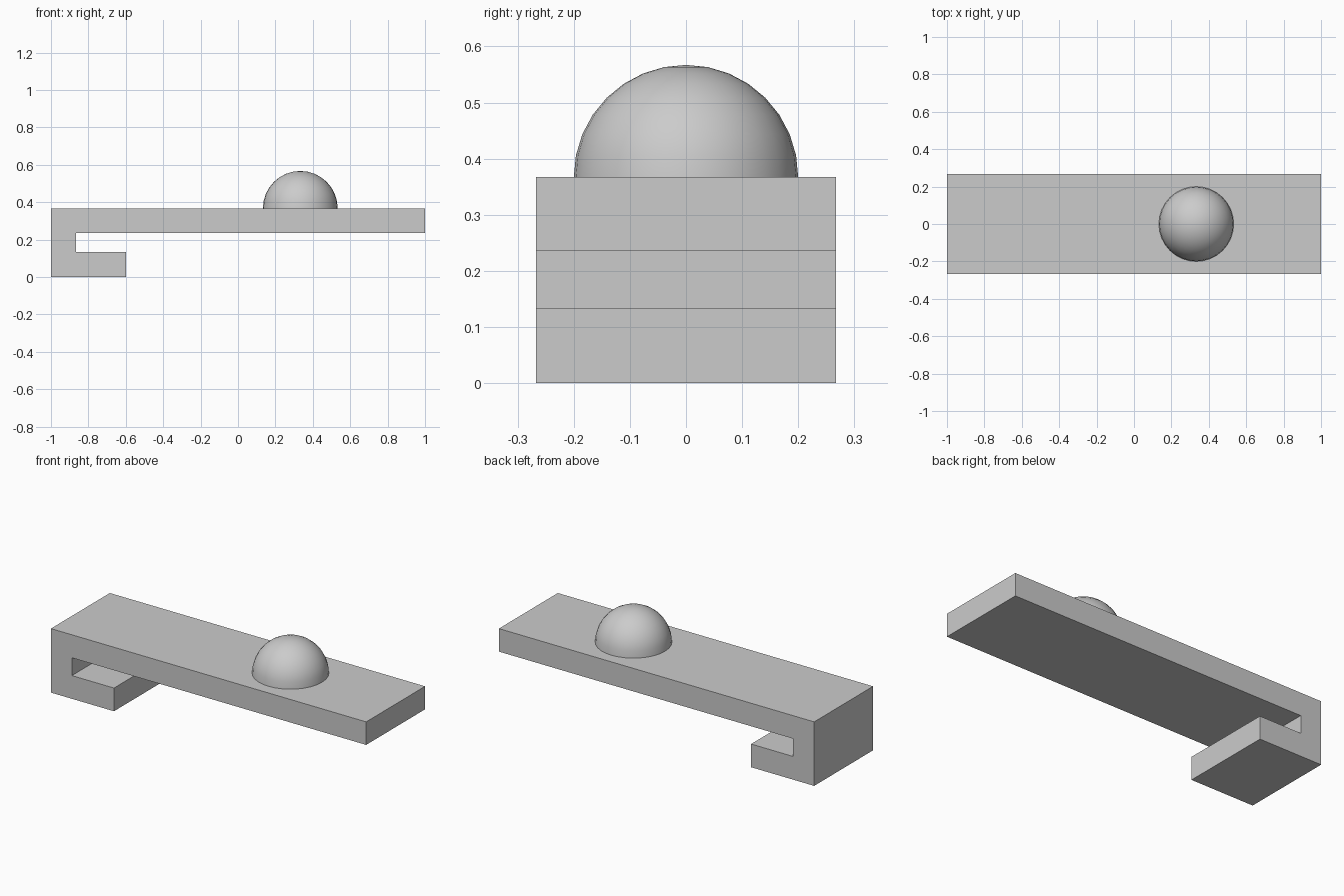
import bpy
import bmesh
import math
from mathutils import Matrix

cube = bpy.data.objects.get("Cube")
if cube:
    bpy.data.objects.remove(cube, do_unlink=True)

# Shared material
grey = bpy.data.materials.new("plain grey")
grey.use_nodes = True
colour = (0.6, 0.6, 0.6, 1.0)
grey.diffuse_color = colour
grey.node_tree.nodes["Principled BSDF"].inputs["Base Color"].default_value = colour

HALF_DEPTH = 0.267
DECK_TOP = 0.367
DOME_RADIUS = 0.2


def finish(bm, name):
    bmesh.ops.recalc_face_normals(bm, faces=bm.faces)
    mesh = bpy.data.meshes.new(name)
    bm.to_mesh(mesh)
    bm.free()
    mesh.materials.append(grey)
    obj = bpy.data.objects.new(name, mesh)
    bpy.context.collection.objects.link(obj)
    return obj


# Long deck with a hooked end, extruded from its side profile
profile = [(-1, 0), (-0.6, 0), (-0.6, 0.133), (-0.867, 0.133),
           (-0.867, 0.235), (1, 0.235), (1, DECK_TOP), (-1, DECK_TOP)]
bm = bmesh.new()
side = bm.faces.new([bm.verts.new((x, -HALF_DEPTH, z)) for x, z in profile])
extruded = bmesh.ops.extrude_face_region(bm, geom=[side], use_keep_orig=True)
back = [v for v in extruded["geom"] if isinstance(v, bmesh.types.BMVert)]
bmesh.ops.translate(bm, verts=back, vec=(0, 2 * HALF_DEPTH, 0))
finish(bm, "hooked_deck")

# Half-sphere dome resting on the deck
bm = bmesh.new()
bmesh.ops.create_uvsphere(bm, u_segments=32, v_segments=16, radius=DOME_RADIUS)
bmesh.ops.bisect_plane(bm, geom=bm.verts[:] + bm.edges[:] + bm.faces[:],
                       plane_co=(0, 0, 0), plane_no=(0, 0, 1), clear_inner=True)
bmesh.ops.holes_fill(bm, edges=[e for e in bm.edges if e.is_boundary], sides=0)
bmesh.ops.transform(bm, matrix=Matrix.Translation((0.333, 0, DECK_TOP)), verts=bm.verts)
dome = finish(bm, "dome")

bpy.ops.object.select_all(action="DESELECT")
dome.select_set(True)
bpy.context.view_layer.objects.active = dome
bpy.ops.object.shade_smooth_by_angle(angle=math.radians(35))
